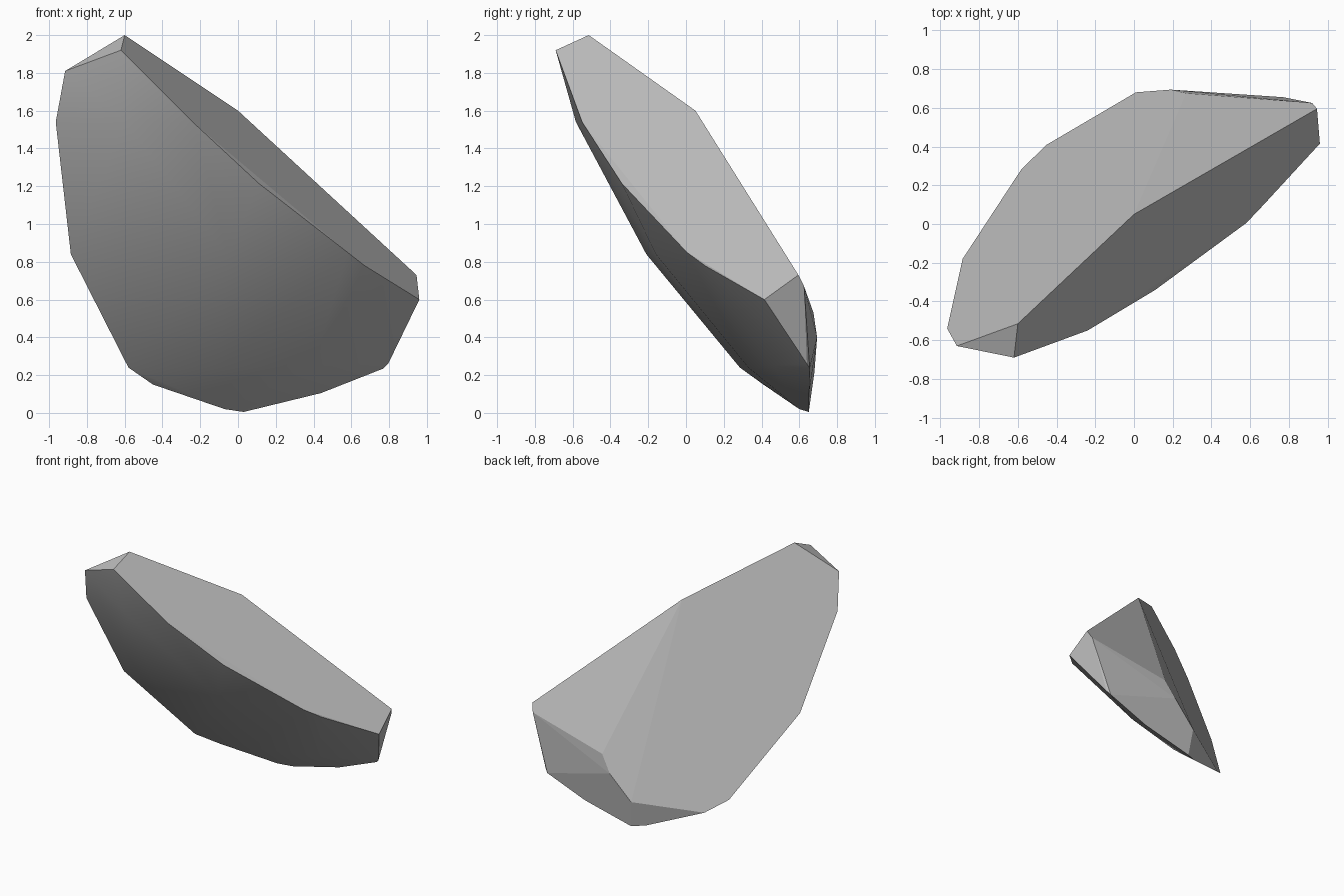
import bpy, bmesh, math
from mathutils import Vector

cube = bpy.data.objects.get("Cube")
if cube:
    bpy.data.objects.remove(cube, do_unlink=True)

# Stone colour
stone = bpy.data.materials.new("grey stone")
stone.use_nodes = True
colour = (0.5, 0.5, 0.5, 1)
stone.diffuse_color = colour
stone.node_tree.nodes["Principled BSDF"].inputs["Base Color"].default_value = colour

# Corners of the shard
peak = [(-.6, -.515, 2), (-.62, -.69, 1.92), (-.915, -.63, 1.81)]
left_rim = [(-.965, -.54, 1.54), (-.885, -.18, .84), (-.58, .285, .24), (-.45, .41, .15)]
bottom_rim = [(-.07, .6, .02), (.03, .65, .005), (.44, .652, .105), (.77, .655, .235), (.795, .64, .26)]
upper_rim = [(-.24, -.55, 1.54), (.11, -.34, 1.215), (.58, .005, .85), (.67, .1, .78), (.96, .415, .6)]
back_corners = [(0, .05, 1.6), (.945, .595, .73), (.92, .625, .67),
                (.27, .675, .53), (.19, .694, .4), (.01, .68, .215)]
front_bulge = [(-.6, -.583, 1.54), (-.6, -.21, .84), (-.05, -.16, .84), (-.1, .33, .24), (.4, .46, .25)]

# Convex shard with flat facets and a smooth, rounded front
bm = bmesh.new()
for p in peak + left_rim + bottom_rim + upper_rim + back_corners + front_bulge:
    bm.verts.new(Vector(p))
bmesh.ops.convex_hull(bm, input=bm.verts)
bm.normal_update()


def is_front(face):
    return face.normal.y < -.25 and face.normal.z < .1


for face in bm.faces:
    face.smooth = is_front(face)
for edge in bm.edges:
    edge.smooth = all(f.smooth for f in edge.link_faces)
flat_edges = [e for e in bm.edges if not any(f.smooth for f in e.link_faces)]
bmesh.ops.dissolve_limit(bm, angle_limit=math.radians(4), verts=[], edges=flat_edges)

mesh = bpy.data.meshes.new("stone_shard")
bm.to_mesh(mesh)
bm.free()
mesh.materials.append(stone)
shard = bpy.data.objects.new("stone_shard", mesh)
bpy.context.collection.objects.link(shard)
